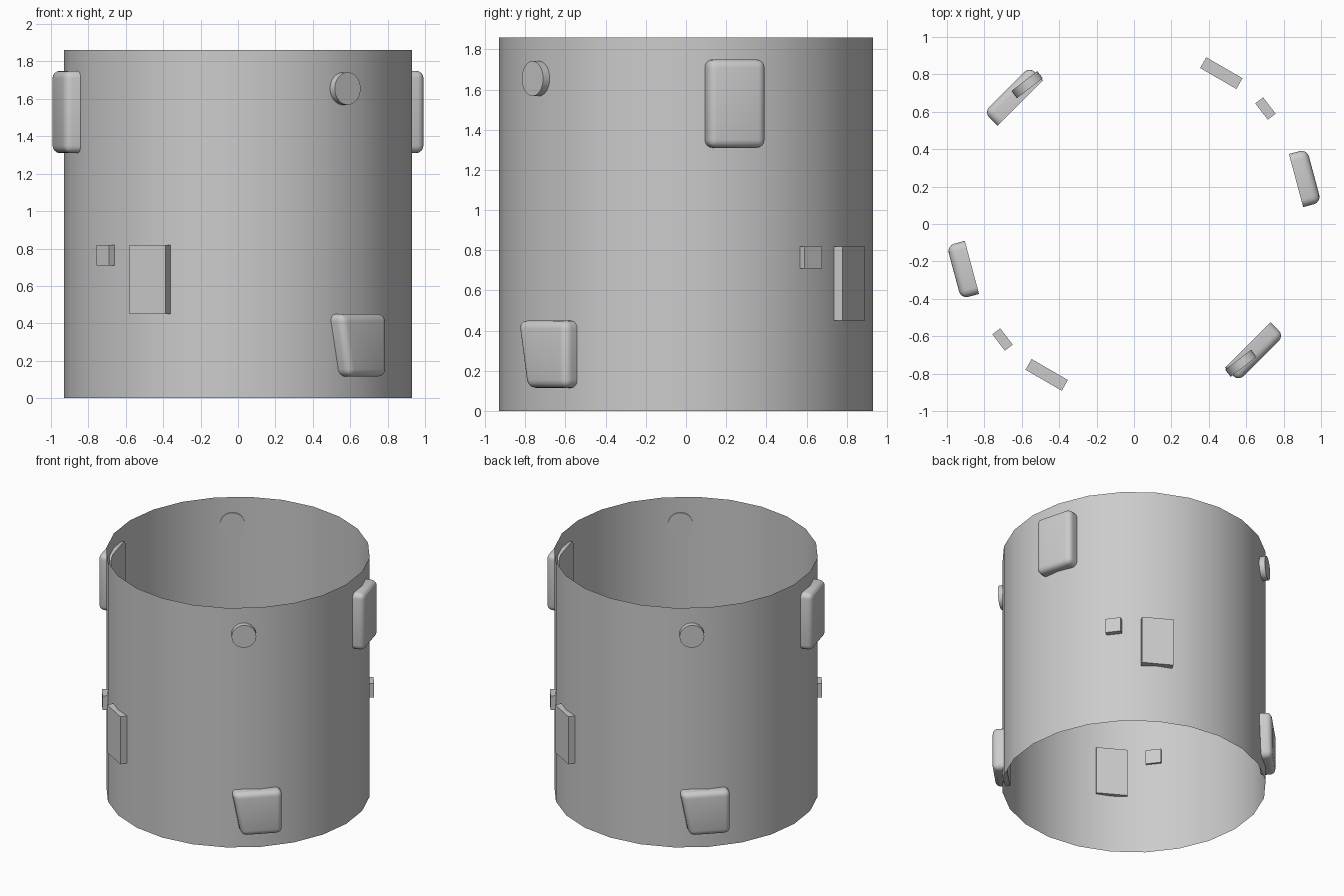
import bpy, bmesh
from math import radians
from mathutils import Matrix

if "Cube" in bpy.data.objects:
    bpy.data.objects.remove(bpy.data.objects["Cube"])


def finish(name, bm, azimuth=0.0, smooth=True):
    """Rotate the local (radial, tangential, up) shape to its azimuth and link it."""
    bm.transform(Matrix.Rotation(radians(azimuth), 4, 'Z'))
    bmesh.ops.recalc_face_normals(bm, faces=bm.faces)
    mesh = bpy.data.meshes.new(name)
    bm.to_mesh(mesh)
    bm.free()
    if smooth:
        mesh.shade_smooth()
        mesh.set_sharp_from_angle(angle=radians(35))
    obj = bpy.data.objects.new(name, mesh)
    bpy.context.collection.objects.link(obj)
    return obj


def wall_box(name, azimuth, r, t, z, bevel=0.0, pull=0.0):
    """Box spanning r (radial), t (tangential), z; pull widens the top on the -t side."""
    bm = bmesh.new()
    bmesh.ops.create_cube(bm, size=1)
    for v in bm.verts:
        i, j, k = (int(c > 0) for c in v.co)
        v.co = (r[i], t[j] - (pull if k and not j else 0), z[k])
    if bevel:
        # round everything except the rim of the face against the wall
        edges = [e for e in bm.edges
                 if any(v.co.x > r[0] + 0.01 for v in e.verts)]
        bmesh.ops.bevel(bm, geom=edges, offset=bevel, segments=4,
                        profile=0.5, affect='EDGES', clamp_overlap=True)
    finish(name, bm, azimuth, smooth=bevel > 0)


def wall_disc(name, azimuth, r, radius, z):
    bm = bmesh.new()
    bmesh.ops.create_cone(bm, cap_ends=True, segments=32, radius1=radius,
                          radius2=radius, depth=r[1] - r[0])
    bm.transform(Matrix.Translation(((r[0] + r[1]) / 2, 0, z))
                 @ Matrix.Rotation(radians(90), 4, 'Y'))
    finish(name, bm, azimuth)


# Open thin tube
bm = bmesh.new()
bmesh.ops.create_cone(bm, cap_ends=False, segments=24, radius1=0.93,
                      radius2=0.93, depth=1.86)
bm.transform(Matrix.Translation((0, 0, 0.93)))
finish("tube_wall", bm)

# Wall fittings, each repeated half a turn around
for side, turn in (("a", 0), ("b", 180)):
    wall_box(f"upper_pad_{side}", 15 + turn, (0.897, 0.997),
             (-0.147, 0.147), (1.31, 1.75), bevel=0.04)
    wall_box(f"lower_slanted_pad_{side}", -45 + turn, (0.887, 0.99),
             (-0.145, 0.145), (0.115, 0.45), bevel=0.04, pull=0.062)
    wall_box(f"large_plate_{side}", -120 + turn, (0.899, 0.965),
             (-0.113, 0.111), (0.45, 0.82))
    wall_box(f"small_plate_{side}", 217.5 + turn, (0.907, 0.96),
             (0.007, 0.117), (0.71, 0.82))
    wall_disc(f"round_button_{side}", -52.5 + turn, (0.915, 0.963), 0.087, 1.655)
